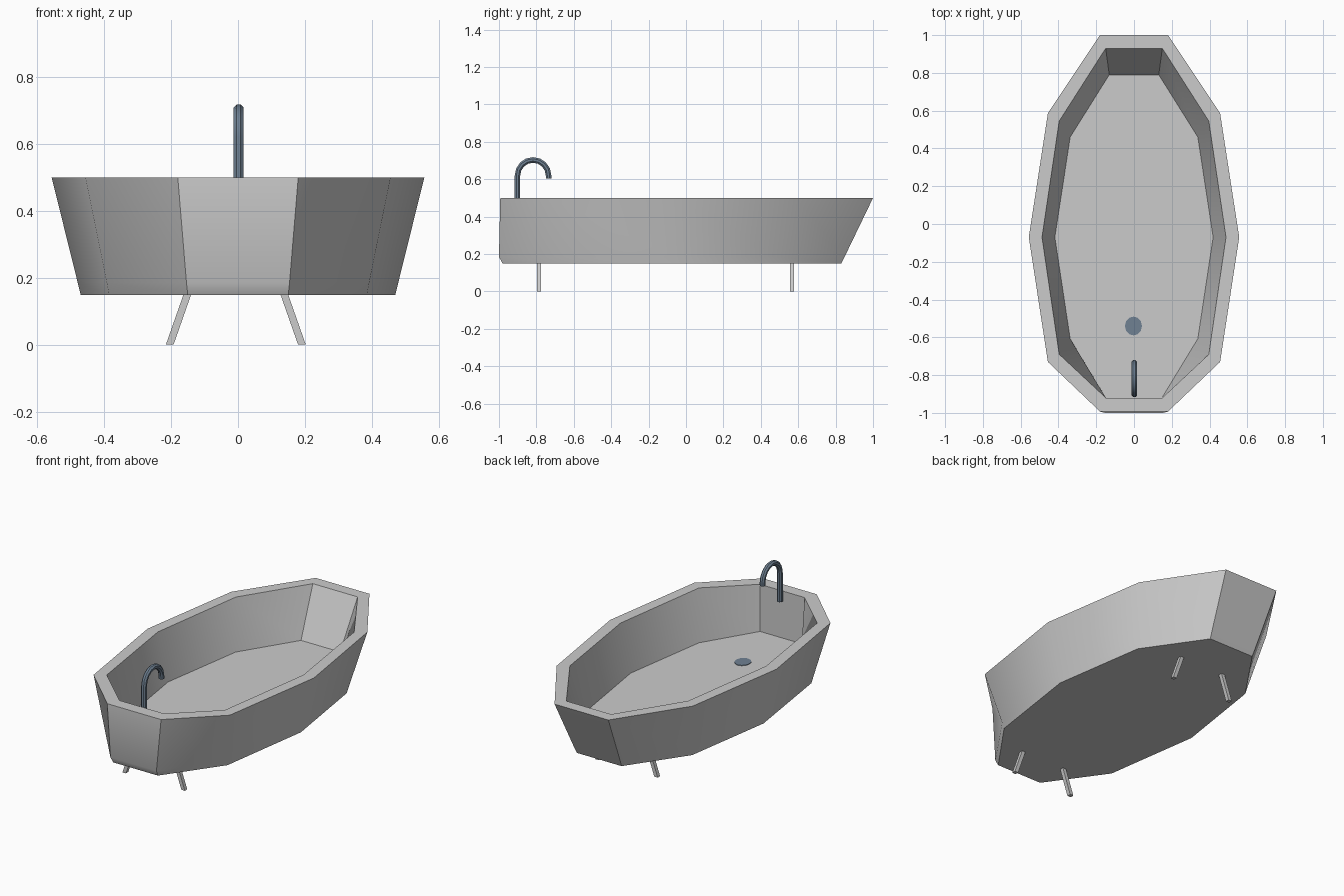
import bpy, bmesh, math
from mathutils import Vector

if "Cube" in bpy.data.objects:
    bpy.data.objects.remove(bpy.data.objects["Cube"])


def material(name, rgb):
    m = bpy.data.materials.new(name)
    m.diffuse_color = (*rgb, 1)
    m.use_nodes = True
    m.node_tree.nodes["Principled BSDF"].inputs["Base Color"].default_value = m.diffuse_color
    return m


ENAMEL = material("pale_grey_enamel", (0.6, 0.6, 0.6))
STEEL = material("blue_grey_steel", (0.16, 0.22, 0.29))


def finish(bm, name, mat, angle=None):
    bmesh.ops.recalc_face_normals(bm, faces=bm.faces)
    me = bpy.data.meshes.new(name)
    bm.to_mesh(me)
    bm.free()
    me.materials.append(mat)
    ob = bpy.data.objects.new(name, me)
    bpy.context.collection.objects.link(ob)
    if angle:
        bpy.ops.object.select_all(action='DESELECT')
        ob.select_set(True)
        bpy.context.view_layer.objects.active = ob
        bpy.ops.object.shade_smooth_by_angle(angle=math.radians(angle))
    return ob


def loft(bm, rings):
    """Skin closed rings of points and cap both ends."""
    vs = [[bm.verts.new(p) for p in r] for r in rings]
    n = len(vs[0])
    for a, b in zip(vs, vs[1:]):
        for i in range(n):
            j = (i + 1) % n
            bm.faces.new((a[i], a[j], b[j], b[i]))
    bm.faces.new(vs[0])
    bm.faces.new(vs[-1])


def ring(half, z):
    """Mirror the right half outline into a closed ten-sided ring."""
    return [(x, y, z) for x, y in half] + [(-x, y, z) for x, y in reversed(half)]


# Tub shell: underside, low crease, outer rim, inner rim, floor
base = [(0.15, 0.83), (0.385, 0.49), (0.47, -0.07), (0.385, -0.65), (0.15, -0.98)]
crease = [(0.154, 0.848), (0.392, 0.50), (0.479, -0.07), (0.392, -0.658), (0.154, -1.0)]
rim = [(0.18, 1.0), (0.456, 0.586), (0.557, -0.07), (0.456, -0.73), (0.18, -0.993)]
lip = [(0.15, 0.93), (0.396, 0.545), (0.487, -0.07), (0.396, -0.69), (0.15, -0.92)]
floor = [(0.131, 0.79), (0.338, 0.46), (0.419, -0.07), (0.338, -0.607), (0.148, -0.92)]
bm = bmesh.new()
loft(bm, [ring(base, 0.148), ring(crease, 0.185), ring(rim, 0.5),
          ring(lip, 0.5), ring(floor, 0.215)])
finish(bm, "tub", ENAMEL, 40)

# Splayed square legs
for label, y in (("front", -0.786), ("back", 0.567)):
    for side, top, foot in (("left", -0.152, -0.204), ("right", 0.139, 0.191)):
        h = 0.0115
        bm = bmesh.new()
        # carried slightly into the tub bottom
        top_in = top + (top - foot) * 0.1
        loft(bm, [[(x + sx * h, y + sy * h, z)
                   for sx, sy in ((-1, -1), (1, -1), (1, 1), (-1, 1))]
                  for x, z in ((foot, 0), (top_in, 0.163))])
        finish(bm, f"{label}_{side}_leg", ENAMEL)

# Hooked tap: eight-sided tube swept along a post and half circle
R, r, cy, cz = 0.083, 0.016, -0.818, 0.62
path = [((cy - R, 0.445), 0)]
for i in range(9):
    a = math.pi * i / 8
    path.append(((cy - R * math.cos(a), cz + R * math.sin(a)), a))
path.append(((cy + R, 0.604), math.pi))
rings = []
for (y, z), a in path:
    out = Vector((0, -math.cos(a), math.sin(a)))
    pts = []
    for k in range(8):
        t = math.tau * (k + 0.5) / 8
        pts.append(Vector((0.002, y, z)) + r * (Vector((math.cos(t), 0, 0)) + out * math.sin(t)))
    rings.append(pts)
bm = bmesh.new()
loft(bm, rings)
finish(bm, "tap", STEEL, 30)

# Drain plate in the tub floor
bm = bmesh.new()
loft(bm, [[(-0.003 + 0.045 * math.cos(math.tau * k / 12),
            -0.54 + 0.05 * math.sin(math.tau * k / 12), z) for k in range(12)]
          for z in (0.212, 0.218)])
finish(bm, "drain", STEEL)
